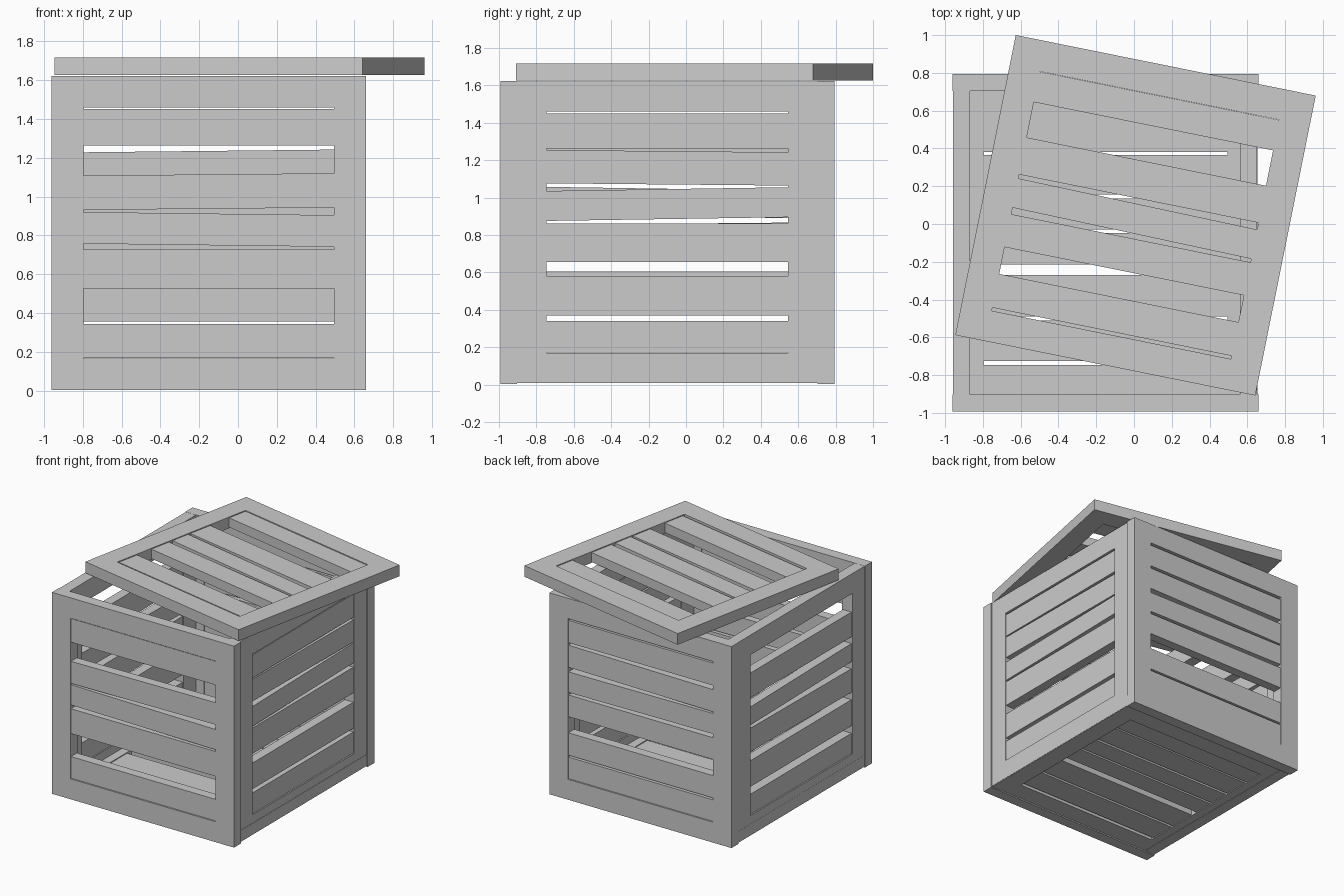
import bpy, bmesh
from math import radians
from mathutils import Matrix, Vector

if "Cube" in bpy.data.objects:
    bpy.data.objects.remove(bpy.data.objects["Cube"])

OPEN = 0.646     # half size of the opening in each frame
DEPTH = 0.045    # half thickness of a frame
SLAT = 0.038     # half thickness of a slat


def make_object(name, bm, matrix):
    bmesh.ops.recalc_face_normals(bm, faces=bm.faces)
    mesh = bpy.data.meshes.new(name)
    bm.to_mesh(mesh)
    bm.free()
    ob = bpy.data.objects.new(name, mesh)
    ob.matrix_world = matrix
    bpy.context.collection.objects.link(ob)
    return ob


# Mitred square frame: four rings of corners joined in a closed loop
def frame(name, matrix, half_x, half_y):
    bm = bmesh.new()
    corners = [(-1, -1), (1, -1), (1, 1), (-1, 1)]
    sections = [(half_x, half_y, -DEPTH), (half_x, half_y, DEPTH),
                (OPEN, OPEN, DEPTH), (OPEN, OPEN, -DEPTH)]
    rings = [[bm.verts.new((cx * a, cy * b, w)) for cx, cy in corners]
             for a, b, w in sections]
    for r in range(4):
        p, q = rings[r], rings[(r + 1) % 4]
        for i in range(4):
            j = (i + 1) % 4
            bm.faces.new((p[i], p[j], q[j], q[i]))
    make_object(name, bm, matrix)


# Plank across the opening, each slightly crooked
def slat(name, matrix, low, high, tilt):
    bm = bmesh.new()
    bmesh.ops.create_cube(bm, size=2)
    for v in bm.verts:
        side = 1 if v.co.x > 0 else -1
        v.co = Vector((side * OPEN,
                       (high if v.co.y > 0 else low) + side * tilt,
                       v.co.z * SLAT))
    make_object(name, bm, matrix)


def panel(name, centre, rot, slats, offset, half=(0.81, 0.81)):
    m = Matrix.Translation(centre) @ rot
    frame(name + "_frame", m, *half)
    for i, (low, high, tilt) in enumerate(slats, 1):
        slat(f"{name}_slat_{i}", m, low - offset, high - offset, tilt)


def upright(deg):
    return Matrix.Rotation(radians(deg), 4, 'Z') @ Matrix.Rotation(radians(90), 4, 'X')


# Front and back walls
panel("front", (-0.15, -0.948, 0.812), upright(0),
      [(1.265, 1.455, 0), (0.94, 1.117, 0.006), (0.752, 0.915, -0.008),
       (0.53, 0.73, 0), (0.172, 0.345, 0)], 0.815)
panel("back", (-0.15, 0.748, 0.812), upright(180),
      [(1.265, 1.445, 0), (1.06, 1.238, -0.007), (0.87, 1.035, 0.005),
       (0.67, 0.845, 0), (0.36, 0.54, 0), (0.172, 0.345, 0)], 0.815)

# Side walls, fitted between front and back
side = (0.803, 0.806)
panel("right", (0.607, -0.1, 0.815), upright(90),
      [(1.263, 1.45, 0), (1.07, 1.248, -0.006), (0.885, 1.045, 0.01),
       (0.655, 0.862, 0), (0.37, 0.58, 0), (0.172, 0.34, 0)], 0.815, side)
panel("left", (-0.912, -0.1, 0.815), upright(-90),
      [(1.11, 1.31, 0), (0.90, 1.047, 0.01), (0.67, 0.86, -0.006),
       (0.395, 0.605, 0), (0.172, 0.335, 0)], 0.815, side)

# Floor
panel("floor", (-0.152, -0.1, 0.057), Matrix.Identity(4),
      [(0.38, 0.545, 0), (0.155, 0.365, 0), (-0.03, 0.135, 0),
       (-0.215, -0.048, 0), (-0.49, -0.27, 0), (-0.725, -0.51, 0)],
      -0.1, (0.806, 0.803))

# Lid, laid on skewed
panel("lid", (0.008, 0.046, 1.672), Matrix.Rotation(radians(-11.4), 4, 'Z'),
      [(0.481, 0.645, 0), (0.09, 0.29, 0), (-0.097, 0.061, -0.008),
       (-0.302, -0.124, 0), (-0.629, -0.447, 0)], 0)
